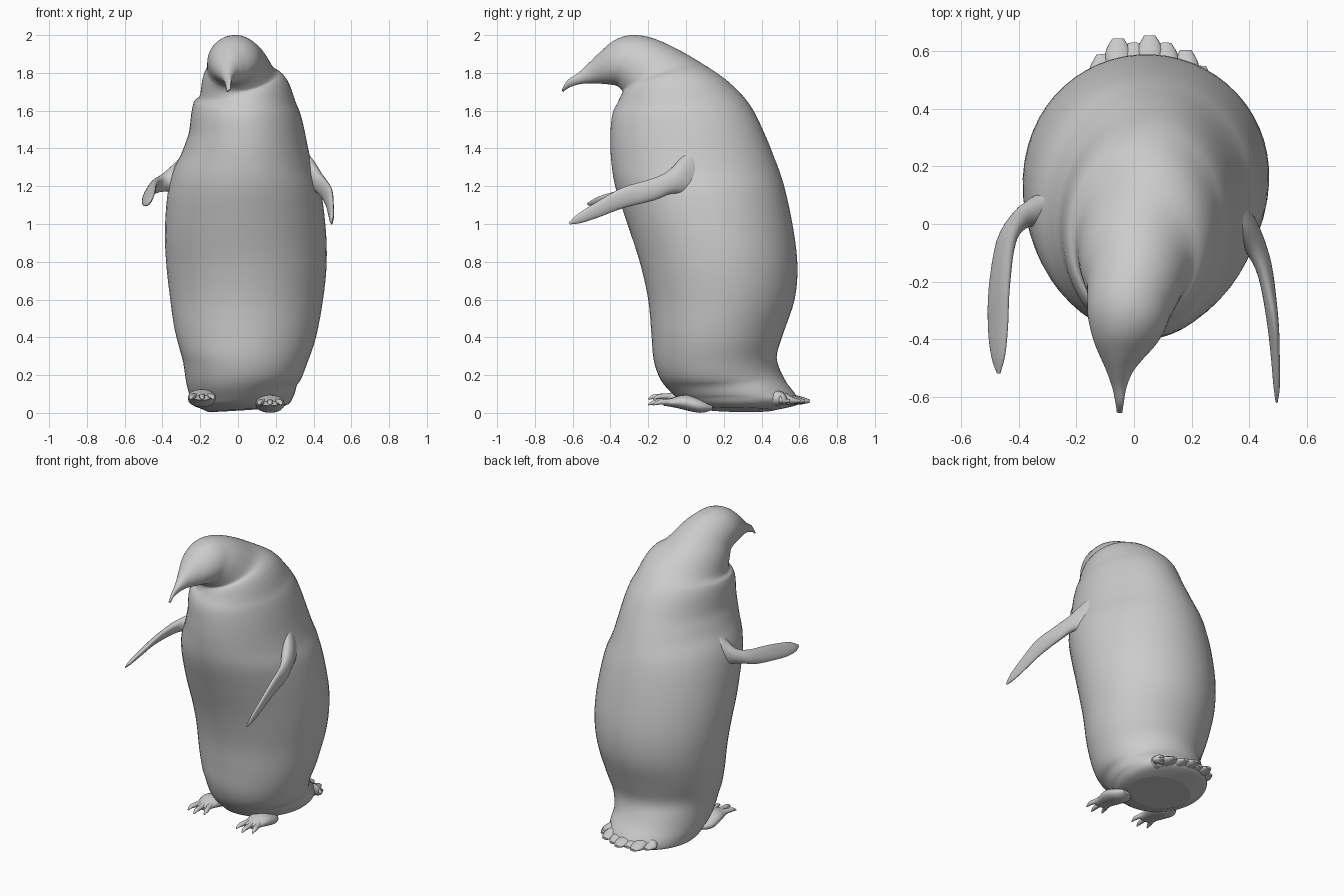
import bpy, bmesh, math
from mathutils import Vector


def catmull(p0, p1, p2, p3, t):
    return [0.5 * (2 * b + (c - a) * t + (2 * a - 5 * b + 4 * c - d) * t * t
                   + (3 * b - a - 3 * c + d) * t ** 3)
            for a, b, c, d in zip(p0, p1, p2, p3)]


def loft(name, rings, sides=24, steps=4):
    """Each ring: edge point a (3), opposite edge point b (3), half width."""
    n = len(rings)
    fine = []
    for i in range(n - 1):
        q = [rings[max(0, min(n - 1, i + k))] for k in (-1, 0, 1, 2)]
        fine += [catmull(*q, s / steps) for s in range(steps)]
    fine.append(list(rings[-1]))
    mids = [(Vector(r[0:3]) + Vector(r[3:6])) / 2 for r in fine]
    bm = bmesh.new()
    loops = []
    for i, r in enumerate(fine):
        half = (Vector(r[3:6]) - Vector(r[0:3])) / 2
        tangent = mids[min(i + 1, len(mids) - 1)] - mids[max(i - 1, 0)]
        side = half.cross(tangent).normalized() * max(r[6], 0.002)
        loops.append([bm.verts.new(mids[i] + half * math.cos(t) + side * math.sin(t))
                      for t in (2 * math.pi * k / sides for k in range(sides))])
    for la, lb in zip(loops, loops[1:]):
        for k in range(sides):
            j = (k + 1) % sides
            bm.faces.new((la[k], la[j], lb[j], lb[k]))
    bm.faces.new(loops[0])
    bm.faces.new(loops[-1])
    bmesh.ops.recalc_face_normals(bm, faces=bm.faces)
    for f in bm.faces:
        f.smooth = len(f.verts) == 4
    mesh = bpy.data.meshes.new(name)
    bm.to_mesh(mesh)
    bm.free()
    ob = bpy.data.objects.new(name, mesh)
    bpy.context.collection.objects.link(ob)
    return ob


# Body, neck, head and beak: front y, front z, back y, back z, centre x, half width
profile = [
    (0.10, 0.018, 0.46, 0.015, 0.03, 0.19),
    (0.00, 0.045, 0.59, 0.045, 0.03, 0.25),
    (-0.06, 0.09, 0.585, 0.09, 0.025, 0.275),
    (-0.13, 0.17, 0.52, 0.18, 0.02, 0.30),
    (-0.17, 0.28, 0.48, 0.29, 0.03, 0.335),
    (-0.183, 0.42, 0.515, 0.42, 0.04, 0.375),
    (-0.20, 0.60, 0.575, 0.60, 0.045, 0.405),
    (-0.245, 0.80, 0.59, 0.78, 0.045, 0.425),
    (-0.31, 1.00, 0.567, 0.98, 0.038, 0.425),
    (-0.375, 1.20, 0.52, 1.20, 0.035, 0.40),
    (-0.397, 1.35, 0.468, 1.35, 0.043, 0.345),
    (-0.40, 1.47, 0.415, 1.48, 0.045, 0.31),
    (-0.39, 1.58, 0.345, 1.62, 0.035, 0.283),
    (-0.355, 1.655, 0.25, 1.73, 0.03, 0.25),
    (-0.335, 1.695, 0.10, 1.84, 0.01, 0.205),
    (-0.35, 1.72, -0.05, 1.928, 0.0, 0.17),
    (-0.37, 1.733, -0.18, 1.985, -0.015, 0.15),
    (-0.40, 1.738, -0.29, 2.0, -0.025, 0.135),
    (-0.44, 1.742, -0.38, 1.972, -0.035, 0.108),
    (-0.48, 1.745, -0.455, 1.91, -0.043, 0.073),
    (-0.52, 1.745, -0.51, 1.855, -0.048, 0.045),
    (-0.57, 1.74, -0.568, 1.80, -0.05, 0.024),
    (-0.62, 1.722, -0.625, 1.762, -0.05, 0.012),
    (-0.652, 1.70, -0.655, 1.712, -0.05, 0.005),
]
skew = lambda z: 0.02 if z < 1.6 else 0.01
loft("body", [(x - skew(zf), yf, zf, x + skew(zf), yb, zb, w)
              for yf, zf, yb, zb, x, w in profile], sides=56)

# Flippers: upper edge, lower edge, half thickness
loft("right_flipper", [
    (0.29, 0.06, 1.44, 0.36, 0.08, 1.15, 0.05),
    (0.36, -0.01, 1.37, 0.405, -0.01, 1.16, 0.045),
    (0.415, -0.09, 1.285, 0.435, -0.08, 1.16, 0.036),
    (0.455, -0.18, 1.24, 0.46, -0.17, 1.125, 0.027),
    (0.488, -0.33, 1.195, 0.475, -0.33, 1.085, 0.02),
    (0.497, -0.45, 1.13, 0.485, -0.45, 1.04, 0.015),
    (0.50, -0.57, 1.055, 0.492, -0.55, 1.007, 0.011),
    (0.497, -0.622, 1.006, 0.495, -0.612, 0.998, 0.004)])
loft("left_flipper", [
    (-0.22, 0.09, 1.42, -0.33, 0.07, 1.15, 0.05),
    (-0.315, 0.06, 1.34, -0.37, 0.03, 1.17, 0.048),
    (-0.385, 0.03, 1.275, -0.405, 0.0, 1.17, 0.036),
    (-0.42, -0.06, 1.24, -0.468, -0.06, 1.155, 0.028),
    (-0.435, -0.22, 1.21, -0.502, -0.22, 1.13, 0.02),
    (-0.44, -0.36, 1.175, -0.506, -0.36, 1.105, 0.016),
    (-0.45, -0.46, 1.145, -0.495, -0.46, 1.095, 0.012),
    (-0.466, -0.52, 1.112, -0.476, -0.52, 1.10, 0.004)])


def strip(name, path, sides=12):
    """Loft along points given as x, y, z, half width, half height."""
    return loft(name, [(x - w, y, z, x + w, y, z, h) for x, y, z, w, h in path], sides)


# Feet: a sloping pad with three clawed toes each
for label, cx, dz in (("left", -0.19, 0.03), ("right", 0.17, 0.0)):
    strip(label + "_foot", [
        (cx, 0.14, 0.03 + dz, 0.03, 0.015),
        (cx, 0.08, 0.035 + dz, 0.07, 0.035),
        (cx, 0.0, 0.055 + dz, 0.075, 0.04),
        (cx, -0.07, 0.055 + dz, 0.06, 0.025),
        (cx, -0.12, 0.05 + dz, 0.055, 0.012)], 20)
    for i, s in enumerate((-1, 0, 1)):
        reach = -0.2 if s == 0 else -0.175
        strip(f"{label}_toe_{i + 1}", [
            (cx + s * 0.03, -0.04, 0.06 + dz, 0.018, 0.018),
            (cx + s * 0.045, -0.11, 0.058 + dz, 0.017, 0.015),
            (cx + s * 0.055, reach + 0.03, 0.055 + dz, 0.014, 0.012),
            (cx + s * 0.06, reach, 0.042 + dz, 0.004, 0.003)])

# Tail feathers fanning out behind the body
for i, (x, y) in enumerate(((-0.11, 0.59), (-0.055, 0.645), (0.055, 0.655),
                            (0.0, 0.63), (0.11, 0.63), (0.18, 0.605), (0.23, 0.55))):
    bx = 0.03 + (x - 0.03) * 0.8
    strip(f"tail_feather_{i + 1}", [
        (bx, 0.40, 0.085, 0.05, 0.05),
        ((bx + x) / 2, 0.51, 0.075, 0.05, 0.035),
        (x, y - 0.05, 0.066, 0.045, 0.022),
        (x, y, 0.062, 0.02, 0.008)])
